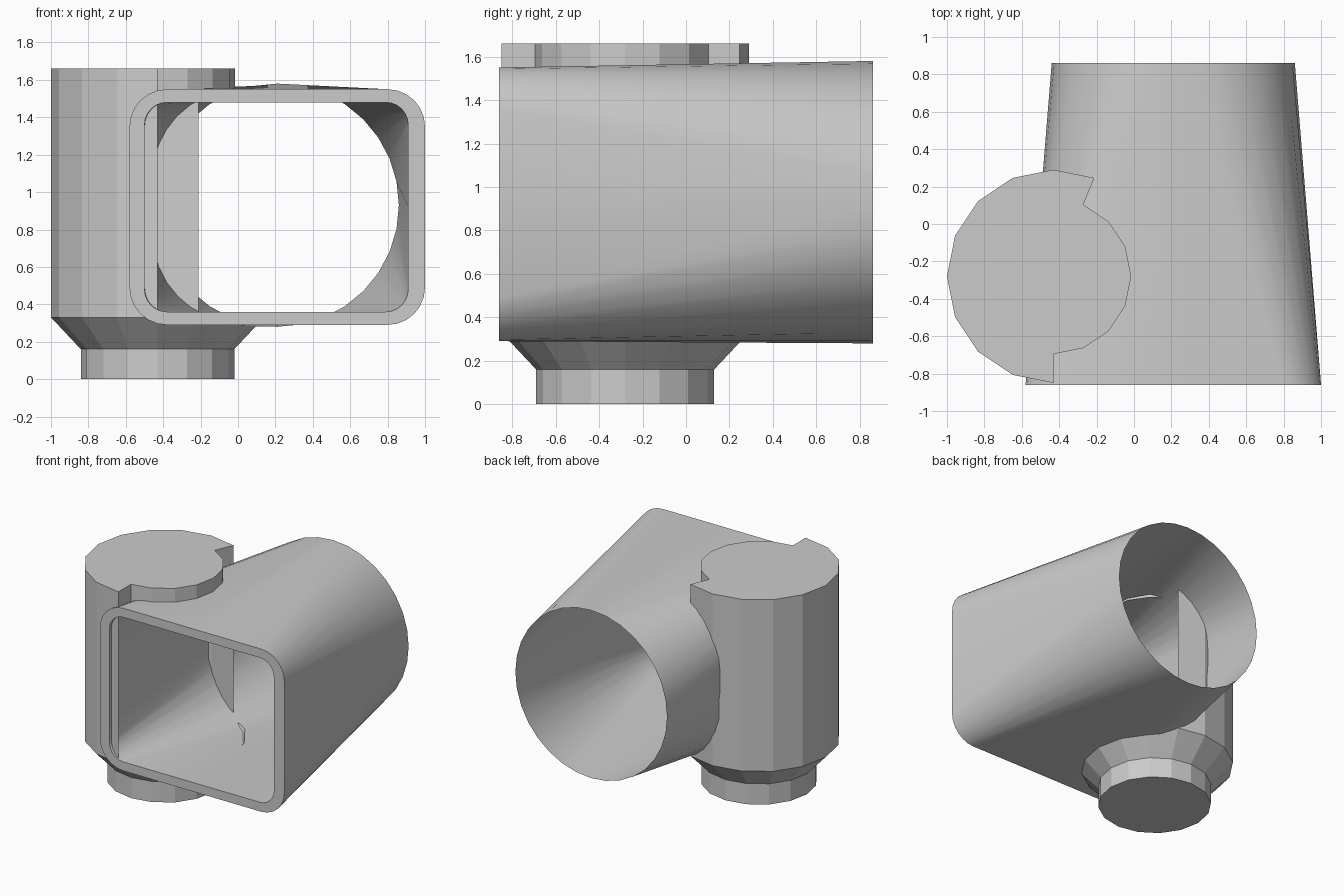
import bpy, bmesh
from math import sin, cos, pi, radians

if "Cube" in bpy.data.objects:
    bpy.data.objects.remove(bpy.data.objects["Cube"])

SIDES = 16


def finish(bm, name):
    bmesh.ops.remove_doubles(bm, verts=bm.verts[:], dist=0.0005)
    bmesh.ops.recalc_face_normals(bm, faces=bm.faces[:])
    mesh = bpy.data.meshes.new(name)
    bm.to_mesh(mesh)
    bm.free()
    obj = bpy.data.objects.new(name, mesh)
    bpy.context.collection.objects.link(obj)
    return obj


def bridge(bm, a, b):
    n = len(a)
    for i in range(n):
        j = (i + 1) % n
        bm.faces.new((a[i], a[j], b[j], b[i]))


def rounded_rect(cx, cz, hw, hh, r):
    """32 points: a mid-side point, then 7 corner points, per quarter."""
    mids = [(hw, 0), (0, hh), (-hw, 0), (0, -hh)]
    signs = [(1, 1), (-1, 1), (-1, -1), (1, -1)]
    pts = []
    for q in range(4):
        pts.append((cx + mids[q][0], cz + mids[q][1]))
        ox, oz = cx + signs[q][0] * (hw - r), cz + signs[q][1] * (hh - r)
        for k in range(7):
            a = q * pi / 2 + k * pi / 12
            pts.append((ox + r * cos(a), oz + r * sin(a)))
    return pts


# Duct: rounded rectangle at the front lofted to a thin circular back rim
bm = bmesh.new()
circle = [(0.21 + 0.65 * cos(i * pi / 16), 0.93 + 0.65 * sin(i * pi / 16)) for i in range(32)]
outer, inner, back = [
    [bm.verts.new((x, y, z)) for x, z in pts]
    for pts, y in (
        (rounded_rect(0.21, 0.92, 0.79, 0.63, 0.20), -0.86),
        (rounded_rect(0.205, 0.92, 0.705, 0.56, 0.12), -0.86),
        (circle, 0.86),
    )
]
bridge(bm, outer, inner)
bridge(bm, outer, back)
bridge(bm, inner, back)
duct = finish(bm, "duct")
bpy.ops.object.select_all(action='DESELECT')
duct.select_set(True)
bpy.context.view_layer.objects.active = duct
bpy.ops.object.shade_smooth_by_angle(angle=radians(35))

# Motor housing: 16-sided can whose duct-facing side steps in and opens up
R, CORE = 0.57, 0.415


def point(r, i, z):
    a = 2 * pi * i / SIDES
    return (-0.43 + r * cos(a), -0.28 + r * sin(a), z)


bm = bmesh.new()
outline = [(R, i) for i in range(3, 13)] + [(CORE, i) for i in range(12, 20)]
top = [bm.verts.new(point(r, i, 1.66)) for r, i in outline]
bm.faces.new(top)
for k in range(len(outline)):
    j = (k + 1) % len(outline)
    full = outline[k][0] == R and outline[j][0] == R
    low = 0.33 if full else 1.50
    a = bm.verts.new(point(*outline[k], low))
    b = bm.verts.new(point(*outline[j], low))
    bm.faces.new((top[k], top[j], b, a))

# Flared neck and round foot under the housing
rings = [[bm.verts.new(point(r, i, z)) for i in range(SIDES)]
         for r, z in ((0.41, 0), (0.41, 0.16), (R, 0.33))]
bm.faces.new(rings[0])
bridge(bm, rings[0], rings[1])
bridge(bm, rings[1], rings[2])
finish(bm, "motor_housing")
